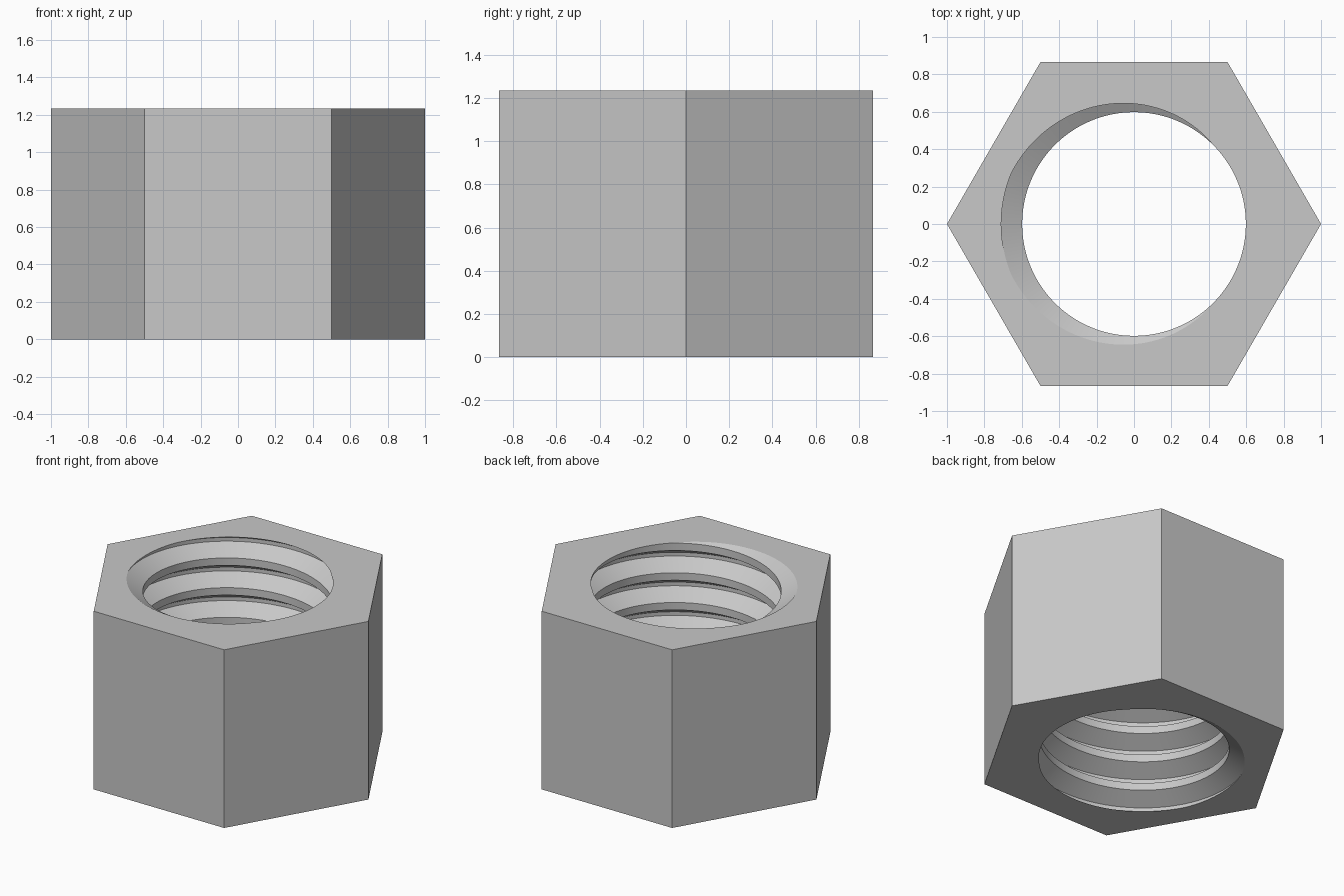
import bpy, bmesh
from math import cos, sin, tau, radians
from mathutils import Vector

cube = bpy.data.objects.get("Cube")
if cube:
    bpy.data.objects.remove(cube, do_unlink=True)

HEIGHT = 1.235
TURNS = 6
PITCH = HEIGHT / TURNS
MINOR, MAJOR = 0.598, 0.71
SEGMENTS = 128
# One thread tooth: (fraction of pitch, radius)
TOOTH = [(-0.125, MINOR), (0.125, MINOR), (0.4375, MAJOR), (0.5625, MAJOR)]


def make_material(name, value):
    mat = bpy.data.materials.new(name)
    colour = (value, value, value, 1)
    mat.diffuse_color = colour
    mat.use_nodes = True
    mat.node_tree.nodes["Principled BSDF"].inputs["Base Color"].default_value = colour
    return mat


bm = bmesh.new()

# Right-handed helical thread, running past both ends of the nut
profile = [(k + t, r) for k in range(-2, TURNS + 2) for t, r in TOOTH]
columns = []
for i in range(SEGMENTS):
    a = tau * i / SEGMENTS
    columns.append([bm.verts.new((r * cos(a), r * sin(a), PITCH * (t + i / SEGMENTS)))
                    for t, r in profile])
for i in range(SEGMENTS):
    here, after = columns[i], columns[(i + 1) % SEGMENTS]
    shift = len(TOOTH) if i == SEGMENTS - 1 else 0
    for j in range(len(profile) - 1 - shift):
        bm.faces.new((here[j], here[j + 1], after[j + 1 + shift], after[j + shift]))


# Trim the thread flat at each end and collect the rim edges
def trim(z, direction):
    cut = bmesh.ops.bisect_plane(
        bm, geom=bm.verts[:] + bm.edges[:] + bm.faces[:], dist=1e-5,
        plane_co=(0, 0, z), plane_no=(0, 0, direction), clear_outer=True)
    return [e for e in cut["geom_cut"]
            if isinstance(e, bmesh.types.BMEdge) and e.is_boundary]


trim(HEIGHT, 1)
trim(0, -1)


def rim_at(z):
    return [e for e in bm.edges
            if e.is_boundary and all(abs(v.co.z - z) < 1e-4 for v in e.verts)]


rims = [rim_at(0), rim_at(HEIGHT)]

# Hexagonal outside walls
rings = [[bm.verts.new((cos(tau * k / 6), sin(tau * k / 6), z)) for k in range(6)]
         for z in (0, HEIGHT)]
for k in range(6):
    n = (k + 1) % 6
    bm.faces.new((rings[0][k], rings[0][n], rings[1][n], rings[1][k]))

# Flat end faces between the hexagon and the threaded bore
for rim, ring, up in zip(rims, rings, (-1, 1)):
    outline = [bm.edges.get((ring[k], ring[(k + 1) % 6])) for k in range(6)]
    bmesh.ops.triangle_fill(bm, edges=rim + outline, use_beauty=True,
                            use_dissolve=False, normal=Vector((0, 0, up)))

bmesh.ops.recalc_face_normals(bm, faces=bm.faces[:])
mesh = bpy.data.meshes.new("hex_nut")
bm.to_mesh(mesh)
bm.free()
mesh.materials.append(make_material("plain grey", 0.58))

nut = bpy.data.objects.new("hex_nut", mesh)
bpy.context.collection.objects.link(nut)
bpy.ops.object.select_all(action='DESELECT')
nut.select_set(True)
bpy.context.view_layer.objects.active = nut
bpy.ops.object.shade_smooth_by_angle(angle=radians(20))
